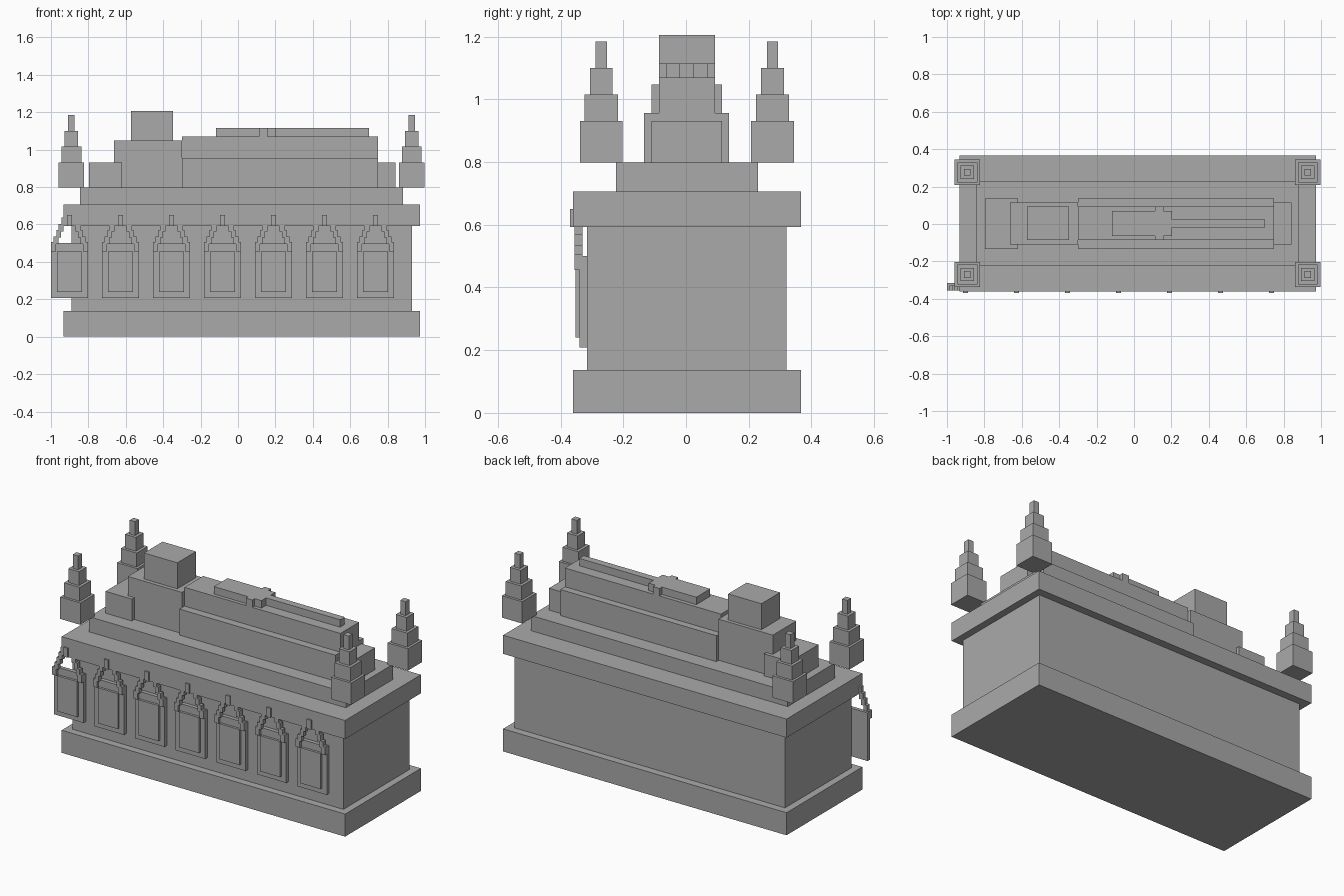
import bpy
import bmesh

stone = bpy.data.materials.new("grey_stone")
stone.diffuse_color = (0.4, 0.4, 0.4, 1)


def build(name, boxes):
    """One object from boxes given as (x0, x1, y0, y1, z0, z1)."""
    bm = bmesh.new()
    for x0, x1, y0, y1, z0, z1 in boxes:
        for v in bmesh.ops.create_cube(bm, size=1)["verts"]:
            v.co = (x1 if v.co.x > 0 else x0,
                    y1 if v.co.y > 0 else y0,
                    z1 if v.co.z > 0 else z0)
    mesh = bpy.data.meshes.new(name)
    bm.to_mesh(mesh)
    bm.free()
    mesh.materials.append(stone)
    obj = bpy.data.objects.new(name, mesh)
    bpy.context.collection.objects.link(obj)
    return obj


# Tomb chest
build("plinth", [(-0.933, 0.973, -0.361, 0.367, 0, 0.137)])
build("chest", [(-0.89, 0.93, -0.316, 0.32, 0.137, 0.593)])
build("cover_slab", [(-0.933, 0.973, -0.361, 0.367, 0.593, 0.706)])
build("upper_step", [(-0.845, 0.882, -0.223, 0.23, 0.706, 0.798)])

# Reclining figure
build("pillow", [(-0.797, -0.62, -0.134, 0.137, 0.798, 0.931)])
build("shoulders", [(-0.664, -0.30, -0.11, 0.115, 0.798, 1.048)])
build("head", [(-0.572, -0.348, -0.086, 0.093, 1.048, 1.206)])
build("lower_body", [(-0.30, 0.749, -0.134, 0.137, 0.798, 0.956)])
build("upper_body", [(-0.30, 0.749, -0.086, 0.093, 0.956, 1.07)])
build("footrest", [(0.749, 0.841, -0.11, 0.115, 0.798, 0.931)])

# Sword lying on the figure
build("sword_hands", [(-0.118, 0.203, -0.064, 0.069, 1.07, 1.115)])
build("sword_guard", [(0.113, 0.157, -0.086, 0.093, 1.07, 1.115)])
build("sword_blade", [(0.203, 0.701, -0.02, 0.024, 1.07, 1.115)])

# Stepped corner pinnacles: (half width, bottom, top)
tiers = [(0.068, 0.798, 0.931), (0.053, 0.931, 1.016),
         (0.036, 1.016, 1.10), (0.018, 1.10, 1.184)]
for cx in (-0.891, 0.929):
    for cy in (-0.27, 0.276):
        build("corner_pinnacle", [(cx - h, cx + h, cy - h, cy + h, a, b)
                                  for h, a, b in tiers])

# Arched niches along the front: (inner, outer, bottom, top) of each arch step
steps = [(0.072, 0.099, 0.456, 0.505), (0.06, 0.085, 0.495, 0.535),
         (0.046, 0.07, 0.53, 0.57), (0.032, 0.058, 0.563, 0.603),
         (0.012, 0.043, 0.597, 0.638)]
for i in range(7):
    c = -0.901 + 0.2727 * i
    build("niche_panel", [(c - 0.099, c + 0.099, -0.339, -0.316, 0.208, 0.5)])
    build("niche_inset", [(c - 0.067, c + 0.067, -0.353, -0.339, 0.24, 0.456)])
    build("niche_arch", [(c + min(s * a, s * b), c + max(s * a, s * b),
                          -0.356, -0.33, z0, z1)
                         for s in (-1, 1) for a, b, z0, z1 in steps])
    build("niche_finial", [(c - 0.014, c + 0.014, -0.37, -0.33, 0.593, 0.65)])
